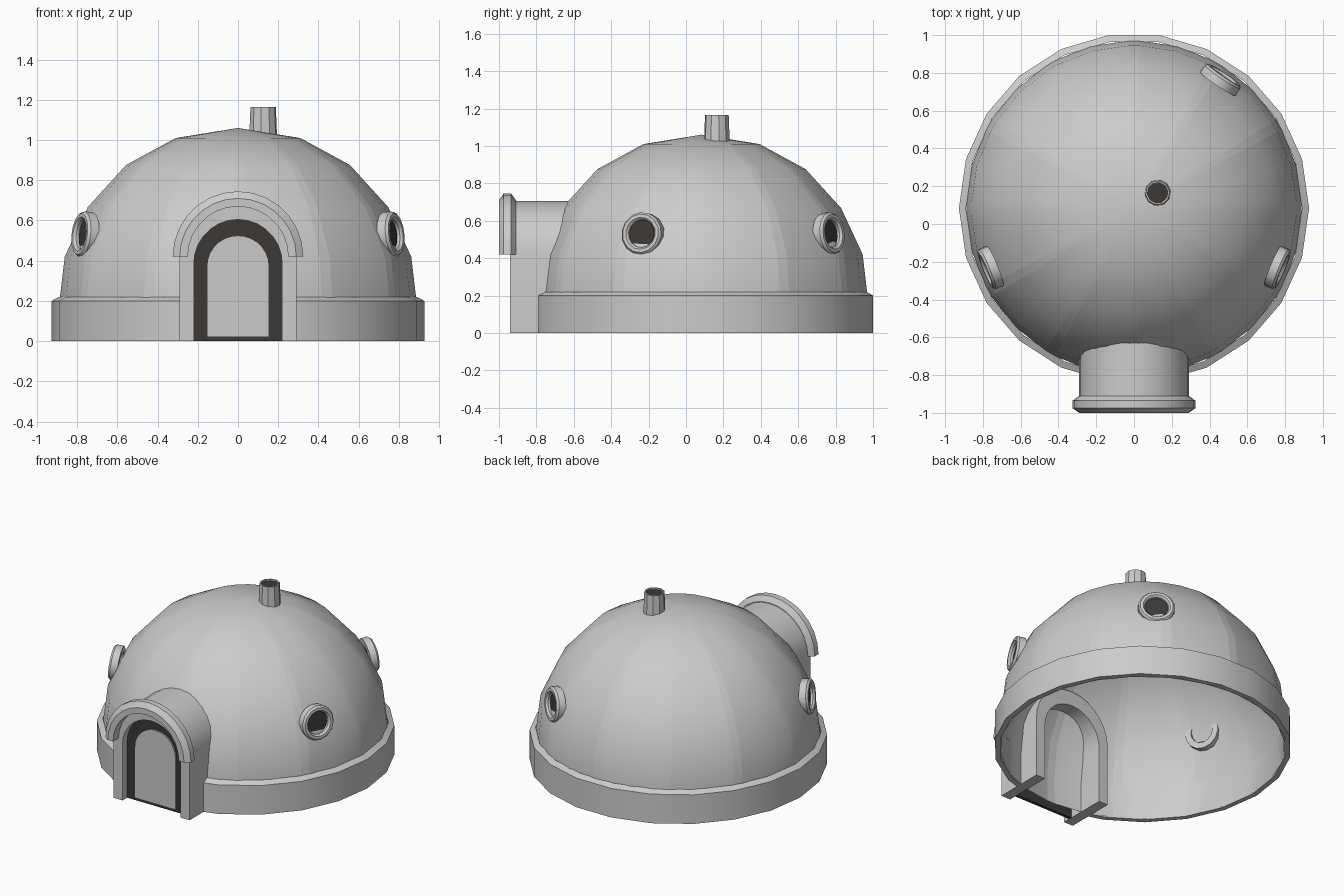
import bpy
from math import sin, cos, pi, radians
from mathutils import Vector
import bmesh

if "Cube" in bpy.data.objects:
    bpy.data.objects.remove(bpy.data.objects["Cube"])

CY = 0.083                                   # dome centre in y
dark = bpy.data.materials.new("dark_recess")
dark.diffuse_color = (0.045, 0.04, 0.035, 1)
dark.use_nodes = True
dark.node_tree.nodes["Principled BSDF"].inputs["Base Color"].default_value = dark.diffuse_color


def make(name, verts, faces, mat=None, recalc=True, angle=32):
    me = bpy.data.meshes.new(name)
    me.from_pydata([tuple(v) for v in verts], [], faces)
    bm = bmesh.new()
    bm.from_mesh(me)
    bmesh.ops.remove_doubles(bm, verts=bm.verts, dist=1e-5)
    if recalc:
        bmesh.ops.recalc_face_normals(bm, faces=bm.faces)
    bm.to_mesh(me)
    bm.free()
    me.shade_smooth()
    me.set_sharp_from_angle(angle=radians(angle))
    if mat:
        me.materials.append(mat)
    ob = bpy.data.objects.new(name, me)
    bpy.context.collection.objects.link(ob)
    return ob


def loft(name, rings, loop=False, mat=None):
    """Join closed sections into a solid; cap the ends unless looped."""
    m, n = len(rings), len(rings[0])
    verts = [p for r in rings for p in r]
    faces = [(i * n + j, i * n + (j + 1) % n,
              (i + 1) % m * n + (j + 1) % n, (i + 1) % m * n + j)
             for i in range(m if loop else m - 1) for j in range(n)]
    if not loop:
        faces += [tuple(range(n)), tuple(range((m - 1) * n, m * n))]
    return make(name, verts, faces, mat)


def arch(w, spring, z0=0.0, n=14):
    """Door outline: straight jambs with a half-round head."""
    arc = [(w * cos(pi * i / n), spring + w * sin(pi * i / n)) for i in range(n + 1)]
    return [(w, z0)] + arc + [(-w, z0)]


def lathe(name, centre, axis, section, sides):
    """Closed (radius, height) section turned about an axis."""
    u = axis.orthogonal().normalized()
    v = axis.cross(u)
    return loft(name, [[centre + axis * h + (u * cos(a) + v * sin(a)) * r for r, h in section]
                       for a in (2 * pi * i / sides for i in range(sides))], loop=True)


def disc(name, centre, axis, r, sides):
    u = axis.orthogonal().normalized()
    v = axis.cross(u)
    pts = [centre + (u * cos(2 * pi * i / sides) + v * sin(2 * pi * i / sides)) * r
           for i in range(sides)]
    return make(name, pts, [tuple(range(sides))], dark, recalc=False)


# Dome shell: wide panels, and narrow ribs whose faces point inwards
PROFILE = [(0.886, 0), (0.888, 0.2), (0.862, 0.42), (0.747, 0.667),
           (0.557, 0.876), (0.31, 1.01), (0, 1.06)]
RIB = 1.9


def dome_strips(name, spans, inward=False):
    verts, faces = [], []
    for a0, a1 in spans:
        for (r0, z0), (r1, z1) in zip(PROFILE, PROFILE[1:]):
            b = len(verts)
            for r, z, a in ((r0, z0, a0), (r0, z0, a1), (r1, z1, a1), (r1, z1, a0)):
                verts.append((r * cos(radians(a)), CY + r * sin(radians(a)), z))
            f = [b, b + 1, b + 2, b + 3] if r1 else [b, b + 1, b + 2]
            faces.append(tuple(f[::-1] if inward else f))
    make(name, verts, faces, recalc=False)


panels, ribs = [], []
for k in range(0, 360, 30):
    panels += [(k + RIB, k + 15), (k + 15, k + 30 - RIB)]
    (panels if k % 180 == 0 else ribs).append((k - RIB, k + RIB))
dome_strips("dome_panels", panels)
dome_strips("dome_ribs", ribs, inward=True)

# Base kerb: 22 sides, interrupted by the porch
step = 2 * pi / 22
dirs = [Vector((cos(-pi / 2 + step * (i + 0.5)), sin(-pi / 2 + step * (i + 0.5)), 0))
        for i in range(22)]
path = [dirs[0].lerp(dirs[1], 0.58)] + dirs[1:21 - 0] + [dirs[21].lerp(dirs[20], 0.58)]
kerb = [(0.893, 0), (0.927, 0), (0.927, 0.2), (0.89, 0.22)]
loft("base_kerb", [[(d.x * r, CY + d.y * r, z) for r, z in kerb] for d in path])

# Porch tunnel
loft("porch", [[(xo, -0.94, zo), (xo, -0.6, zo), (xi, -0.6, zi), (xi, -0.94, zi)]
               for (xo, zo), (xi, zi) in zip(arch(0.29, 0.415), arch(0.22, 0.385))])

# Hood over the porch
hood = [(0.25, -1.0), (0.29, -1.0), (0.325, -0.975), (0.325, -0.935), (0.29, -0.91), (0.25, -0.91)]
loft("porch_hood", [[(r * cos(pi * i / 14), y, 0.42 + r * sin(pi * i / 14)) for r, y in hood]
                    for i in range(15)])

# Dark door surround and door leaf
loft("door_surround", [[(x, y, z) for x, z in arch(0.22, 0.385)] for y in (-0.89, -0.87)], mat=dark)
loft("door", [[(x, y, z) for x, z in arch(0.155, 0.37, 0.02)] for y in (-0.9, -0.88)])

# Round windows, tipped slightly upwards
frame = [(0.075, -0.03), (0.075, 0.015), (0.086, 0.028), (0.104, 0.028), (0.115, 0.015), (0.115, -0.03)]
for label, az in (("right", -22.5), ("left", 202.5), ("back", 56)):
    a, t = radians(az), radians(6)
    n = Vector((cos(a) * cos(t), sin(a) * cos(t), sin(t)))
    c = Vector((0.825 * cos(a), CY + 0.825 * sin(a), 0.53))
    lathe("window_frame_" + label, c, n, frame, 14)
    disc("window_glass_" + label, c, n, 0.078, 14)

# Chimney
up, foot = Vector((0, 0, 1)), Vector((0.125, 0.165, 0))
lathe("chimney", foot, up, [(0.071, 0.99), (0.064, 1.165), (0.055, 1.165), (0.055, 0.99)], 10)
disc("chimney_opening", foot + up * 1.155, up, 0.056, 10)
